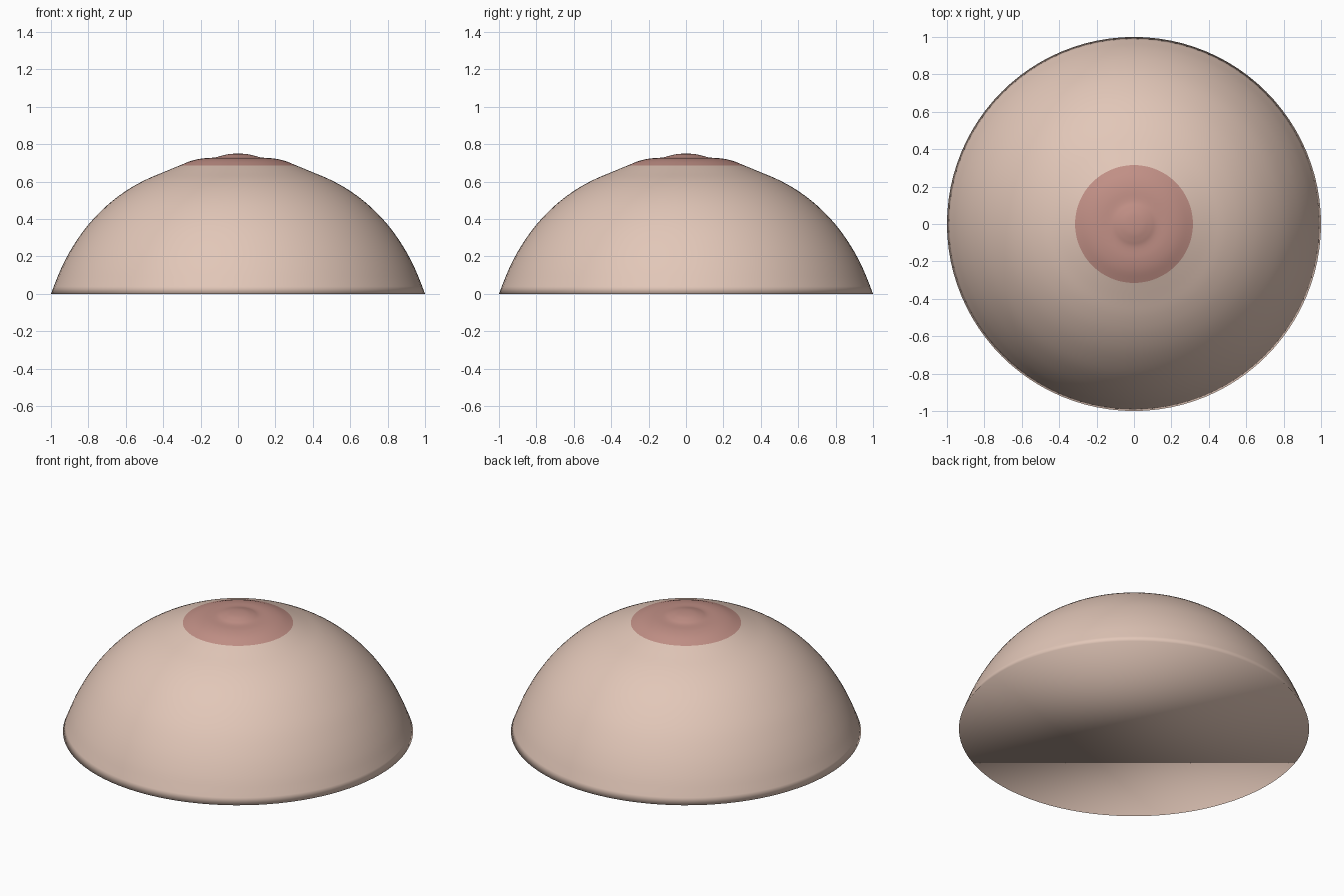
import bpy, bmesh, math
from mathutils import Vector

if "Cube" in bpy.data.objects:
    bpy.data.objects.remove(bpy.data.objects["Cube"])

SEGMENTS = 96
DISC_RADIUS = 0.315


def material(name, rgb):
    m = bpy.data.materials.new(name)
    m.diffuse_color = (*rgb, 1)
    m.use_nodes = True
    m.node_tree.nodes["Principled BSDF"].inputs["Base Color"].default_value = m.diffuse_color
    return m


def smooth_profile(pts, steps):
    """Catmull-Rom curve through (radius, height) points."""
    p = [Vector(q) for q in pts]
    p = [2 * p[0] - p[1]] + p + [Vector((-p[-2].x, p[-2].y))]
    out = []
    for i in range(1, len(p) - 2):
        a, b, c, d = p[i - 1:i + 3]
        for s in range(steps):
            t = s / steps
            out.append(0.5 * (2 * b + (c - a) * t + (2 * a - 5 * b + 4 * c - d) * t * t
                              + (3 * b - a - 3 * c + d) * t ** 3))
    return out + [p[-2]]


# Dome outline from the base rim to the centre of the raised tip
outline = [(0.985, 0.04), (0.94, 0.148), (0.88, 0.258), (0.8, 0.37), (0.7, 0.473),
           (0.6, 0.55), (0.5, 0.607), (0.4, 0.65), (DISC_RADIUS, 0.685), (0.25, 0.711),
           (0.19, 0.724), (0.125, 0.729), (0.09, 0.738), (0.05, 0.747), (0, 0.75)]
profile = [Vector((1, 0))] + smooth_profile(outline, 4)

# Revolve the outline and close it at the tip and the flat base
bm = bmesh.new()
rings = []
for r, z in profile[:-1]:
    rings.append([bm.verts.new((r * math.cos(a), r * math.sin(a), z))
                  for a in (math.tau * k / SEGMENTS for k in range(SEGMENTS))])
tip = bm.verts.new((0, 0, profile[-1].y))
for low, high in zip(rings, rings[1:]):
    for k in range(SEGMENTS):
        n = (k + 1) % SEGMENTS
        bm.faces.new((low[k], low[n], high[n], high[k]))
for k in range(SEGMENTS):
    bm.faces.new((rings[-1][k], rings[-1][(k + 1) % SEGMENTS], tip))
bm.faces.new(list(reversed(rings[0])))

# Central disc colour by radius; shading is smooth all over
for f in bm.faces:
    c = f.calc_center_median()
    f.smooth = True
    f.material_index = int(c.z > 0.3 and math.hypot(c.x, c.y) < DISC_RADIUS)

mesh = bpy.data.meshes.new("dome")
bm.to_mesh(mesh)
bm.free()
mesh.materials.append(material("light beige", (0.76, 0.57, 0.48)))
mesh.materials.append(material("dusty rose", (0.54, 0.28, 0.24)))
dome = bpy.data.objects.new("dome", mesh)
bpy.context.collection.objects.link(dome)
